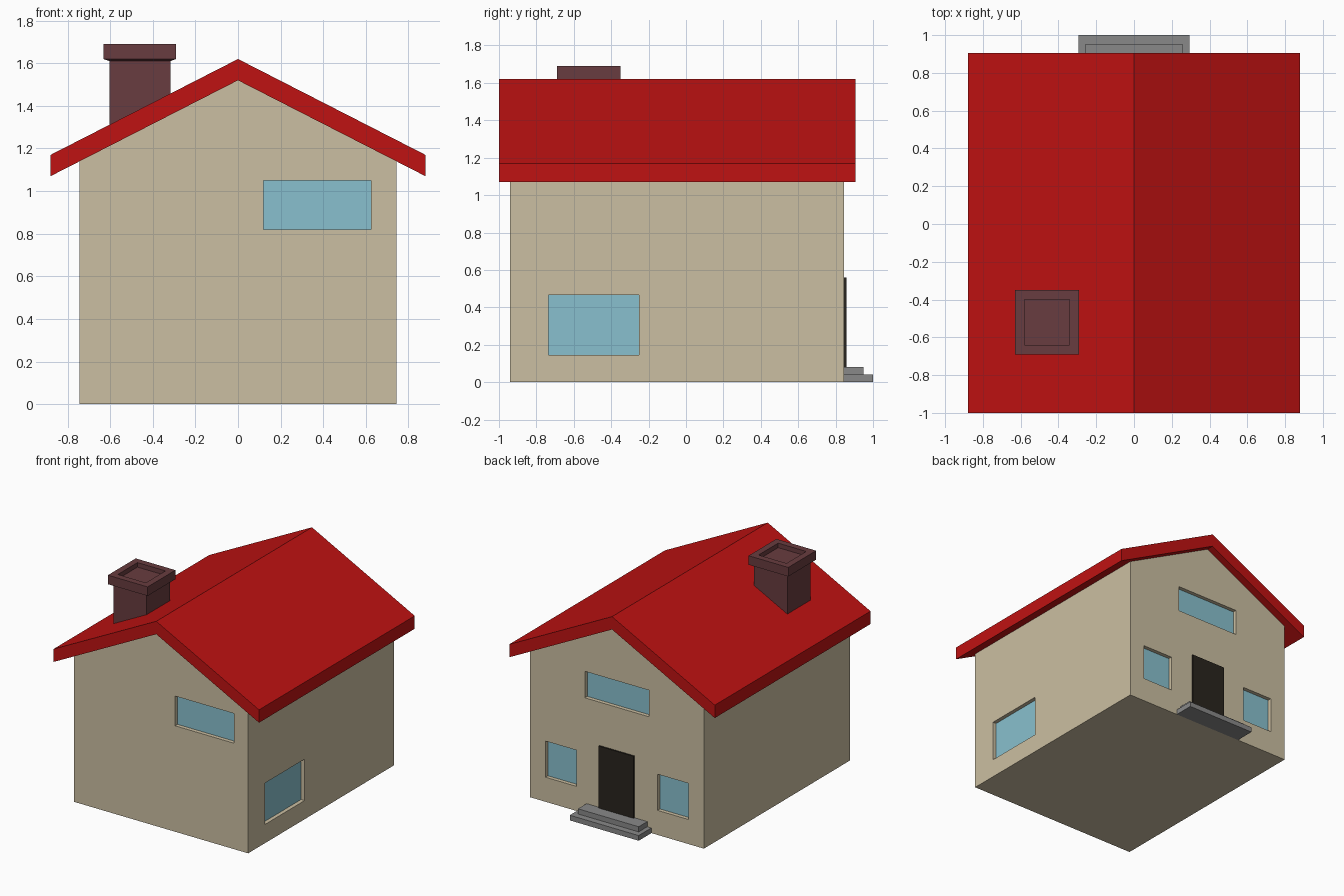
import bpy, bmesh

if "Cube" in bpy.data.objects:
    bpy.data.objects.remove(bpy.data.objects["Cube"])


def material(name, rgb):
    m = bpy.data.materials.new(name)
    m.diffuse_color = (*rgb, 1)
    m.use_nodes = True
    m.node_tree.nodes["Principled BSDF"].inputs["Base Color"].default_value = m.diffuse_color
    return m


WALL = material("wall", (0.60, 0.52, 0.36))
RED = material("roof", (0.52, 0.006, 0.006))
GLASS = material("glass", (0.25, 0.53, 0.62))
BRICK = material("brick", (0.14, 0.045, 0.05))
DARK = material("door", (0.022, 0.018, 0.013))


def finish(name, bm, mat=None):
    bmesh.ops.recalc_face_normals(bm, faces=bm.faces)
    me = bpy.data.meshes.new(name)
    bm.to_mesh(me)
    bm.free()
    ob = bpy.data.objects.new(name, me)
    bpy.context.collection.objects.link(ob)
    if mat:
        me.materials.append(mat)
    return ob


def box(name, lo, hi, mat=None):
    bm = bmesh.new()
    bmesh.ops.create_cube(bm, size=1)
    for v in bm.verts:
        v.co = [(a + b) / 2 + c * (b - a) for a, b, c in zip(lo, hi, v.co)]
    return finish(name, bm, mat)


def prism(name, profile, y0, y1, mat):
    """Extrude an x-z outline along y."""
    bm = bmesh.new()
    face = bm.faces.new([bm.verts.new((x, y0, z)) for x, z in profile])
    ext = bmesh.ops.extrude_face_region(bm, geom=[face])
    moved = [g for g in ext["geom"] if isinstance(g, bmesh.types.BMVert)]
    bmesh.ops.translate(bm, verts=moved, vec=(0, y1 - y0, 0))
    return finish(name, bm, mat)


# Gabled house body
W, FRONT, BACK = 0.745, -0.94, 0.845
EAVE = 1.52 - W * 0.45 / 0.88
house = prism("house_walls", [(-W, 0), (W, 0), (W, EAVE), (0, 1.52), (-W, EAVE)],
              FRONT, BACK, WALL)

# Windows: name, low and high corner on the wall, wall axis, wall position, outward sign
windows = [
    ("front_window", (0.12, 0.82), (0.625, 1.05), 1, FRONT, -1),
    ("side_window", (-0.735, 0.145), (-0.25, 0.465), 0, W, 1),
    ("back_upper_window", (-0.275, 0.895), (0.275, 1.10), 1, BACK, 1),
    ("back_window_left", (0.347, 0.19), (0.612, 0.47), 1, BACK, 1),
    ("back_window_right", (-0.612, 0.19), (-0.347, 0.47), 1, BACK, 1),
]
DEPTH = 0.03


def wall_box(name, lo, hi, axis, a, b, mat):
    a, b = min(a, b), max(a, b)
    if axis == 0:
        return box(name, (a, lo[0], lo[1]), (b, hi[0], hi[1]), mat)
    return box(name, (lo[0], a, lo[1]), (hi[0], b, hi[1]), mat)


# Cut each recess, then set the glass pane at its back
for name, lo, hi, axis, pos, s in windows:
    cutter = wall_box("cutter", lo, hi, axis, pos + s * 0.05, pos - s * (DEPTH + 0.004), WALL)
    mod = house.modifiers.new("recess", 'BOOLEAN')
    mod.operation, mod.solver, mod.object = 'DIFFERENCE', 'EXACT', cutter
    bpy.context.view_layer.objects.active = house
    bpy.ops.object.modifier_apply(modifier=mod.name)
    bpy.data.objects.remove(cutter)
    wall_box(name, lo, hi, axis, pos - s * DEPTH, pos - s * (DEPTH + 0.004), GLASS)

# Roof slab folded over the ridge
prism("roof", [(-0.88, 1.07), (0, 1.52), (0.88, 1.07), (0.88, 1.17), (0, 1.62), (-0.88, 1.17)],
      -1.0, 0.905, RED)

# Chimney: square rings from the buried foot up over the cap and into the flue
bm = bmesh.new()
rings = []
for r, z in [(0.143, 1.26), (0.143, 1.61), (0.17, 1.62), (0.17, 1.69), (0.12, 1.69), (0.12, 1.655)]:
    rings.append([bm.verts.new((-0.461 + r * i, -0.52 + r * j, z))
                  for i, j in ((-1, -1), (1, -1), (1, 1), (-1, 1))])
for p, q in zip(rings, rings[1:]):
    for k in range(4):
        n = (k + 1) % 4
        bm.faces.new((p[k], p[n], q[n], q[k]))
bm.faces.new(rings[0])
bm.faces.new(rings[-1])
finish("chimney", bm, BRICK)

# Back door and its two steps
box("door", (-0.15, BACK - 0.005, 0.08), (0.15, BACK + 0.012, 0.56), DARK)
STONE = material("stone", (0.25, 0.25, 0.25))
box("lower_step", (-0.295, BACK, 0), (0.295, 1.0, 0.04), STONE)
box("upper_step", (-0.26, BACK, 0.04), (0.26, 0.95, 0.08), STONE)
